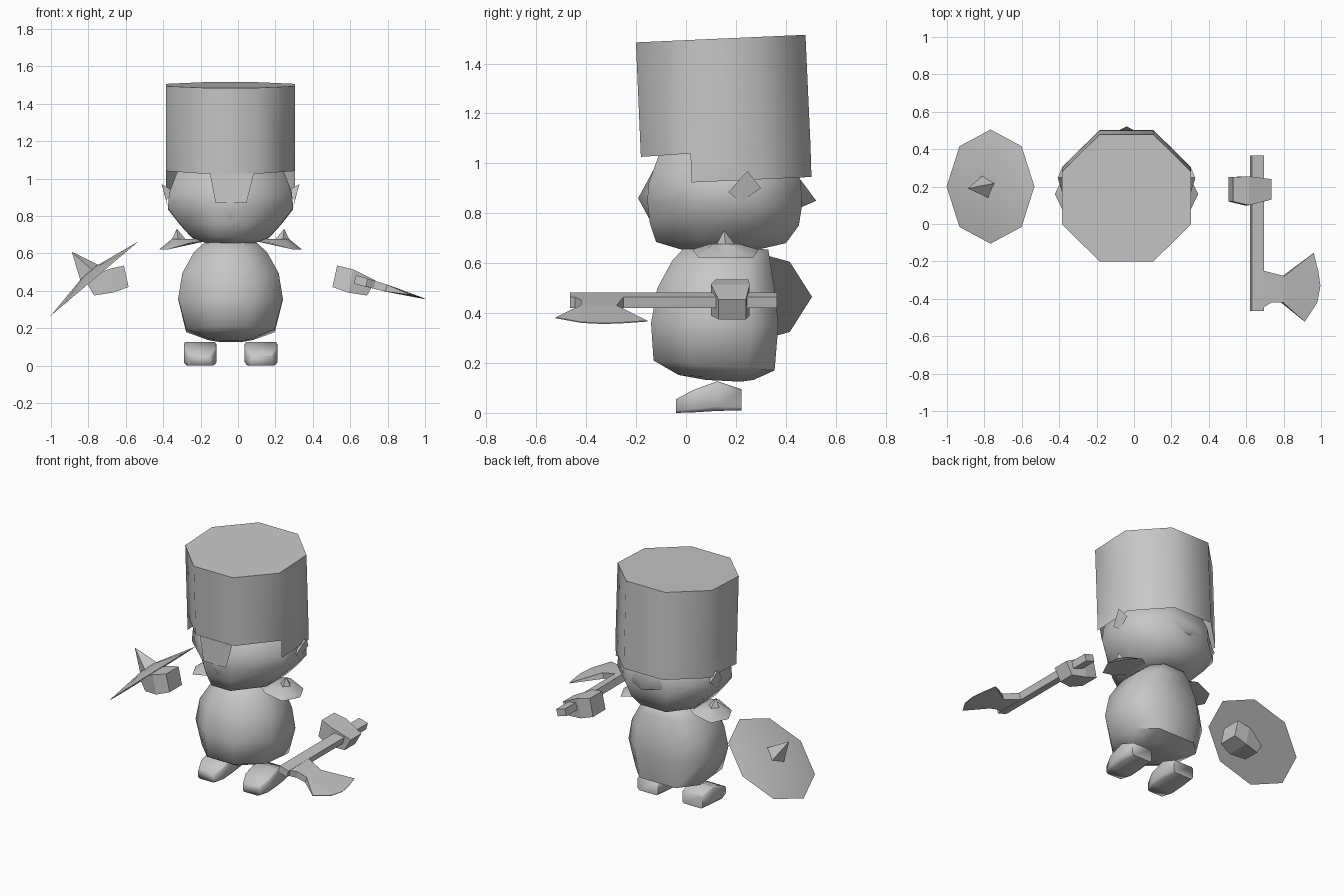
import bpy, bmesh, math
from mathutils import Vector, Matrix

if "Cube" in bpy.data.objects:
    bpy.data.objects.remove(bpy.data.objects["Cube"])

CX = -0.04  # symmetry plane of the figure
grey = bpy.data.materials.new("plain_grey")
grey.diffuse_color = (0.57, 0.57, 0.57, 1)
grey.use_nodes = True
grey.node_tree.nodes["Principled BSDF"].inputs["Base Color"].default_value = grey.diffuse_color


def make(name, verts, faces, smooth=0, mirror=False, fix=True):
    """Mesh object whose coordinates are relative to the symmetry plane."""
    me = bpy.data.meshes.new(name)
    me.from_pydata([tuple(v) for v in verts], [], faces)
    if fix:
        bm = bmesh.new()
        bm.from_mesh(me)
        bmesh.ops.recalc_face_normals(bm, faces=bm.faces)
        bm.to_mesh(me)
        bm.free()
    me.materials.append(grey)
    ob = bpy.data.objects.new(name, me)
    bpy.context.collection.objects.link(ob)
    ob.location.x = CX
    if mirror:
        ob.modifiers.new("Mirror", 'MIRROR').use_mirror_merge = False
    if smooth:
        bpy.ops.object.select_all(action='DESELECT')
        ob.select_set(True)
        bpy.context.view_layer.objects.active = ob
        bpy.ops.object.shade_smooth_by_angle(angle=math.radians(smooth))
    return ob


def loft(name, rings, **kw):
    """Skin through equal-length rings and cap both ends."""
    n = len(rings[0])
    faces = [(r * n + i, r * n + (i + 1) % n, (r + 1) * n + (i + 1) % n, (r + 1) * n + i)
             for r in range(len(rings) - 1) for i in range(n)]
    faces += [tuple(range(n)), tuple(range((len(rings) - 1) * n, len(rings) * n))]
    return make(name, [v for ring in rings for v in ring], faces, **kw)


def pyramid(name, base, tip, **kw):
    n = len(base)
    return make(name, list(base) + [tip],
                [(i, (i + 1) % n, n) for i in range(n)] + [tuple(range(n))], **kw)


SQUARE = [(-1, -1), (1, -1), (1, 1), (-1, 1)]


def octagon(y0, z0, y1, z1, hx, f, b):
    """Eight-sided ring from front (y0, z0) to back (y1, z1), half-width hx;
    f and b set how square the front and back corners are."""
    pts = [(-f, -1), (f, -1), (1, -f), (1, b), (b, 1), (-b, 1), (-1, b), (-1, -f)]
    return [(hx * u, (y0 + y1) / 2 + v * (y1 - y0) / 2, (z0 + z1) / 2 + v * (z1 - z0) / 2)
            for u, v in pts]


# Egg-shaped body
loft("body", [octagon(*r, f=0.4, b=0.56) for r in [
    (.08, .132, .22, .125, .06), (-.03, .152, .27, .132, .12), (-.13, .21, .355, .17, .237),
    (-.14, .36, .37, .35, .28), (-.115, .5, .358, .48, .258), (-.055, .61, .338, .6, .195),
    (0, .67, .33, .655, .13)]], smooth=54)

# Head
loft("head", [octagon(*r, f=0.33, b=0.46) for r in [
    (-.02, .655, .29, .655, .13), (-.12, .685, .4, .68, .205), (-.145, .76, .452, .75, .27),
    (-.155, .85, .465, .83, .335), (-.15, .92, .46, .93, .328), (-.11, 1.03, .42, 1.03, .288),
    (0, 1.12, .3, 1.12, .16)]], smooth=55)

# Beak ridge under the nose guard, and tuft at the back of the head
pyramid("beak", [(-.12, -.14, .89), (0, -.14, .765), (.12, -.14, .89), (0, -.1, 1.03)],
        (0, -.192, .86), smooth=70)
pyramid("back_tuft", [(-.22, .41, .87), (0, .44, .815), (.22, .41, .87), (.12, .44, .96),
                      (-.12, .44, .96)], (0, .522, .85), smooth=100)

# Ears
pyramid("ear", [(.345, .17, .885), (.335, .22, .845), (.345, .30, .90), (.3, .25, .93)],
        (.368, .247, .97), mirror=True)

# Tall eight-sided helmet: the three front sides stop above the eyes
A, B = 0.345, 0.143
plan = [(-B, -A), (B, -A), (A, -B), (A, B), (B, A), (-B, A), (-A, B), (-A, -B)]
top = [(x, .139 + .985 * y, 1.5 + .044 * y) for x, y in plan]
hem = [(x, .159 + .985 * y, 1.05 + .07 * y) for x, y in plan]
low = [(x, .163 + .985 * y, .93 + .045 * y) for x, y in plan]
faces = [tuple(range(8))]
for i in range(8):
    j = (i + 1) % 8
    faces.append((i, j, j + 8, i + 8))
    if i in (2, 3, 4, 5, 6):
        faces.append((i + 8, j + 8, j + 16, i + 16))
make("helmet", top + hem + low, faces, smooth=50)

# Nose guard hanging from the front hem
make("nose_guard", [(-.11, -.183, 1.026), (.125, -.183, 1.026), (.085, -.19, .87),
                    (-.08, -.19, .87)], [(0, 3, 2, 1)], fix=False)

# Shoulder pads: shallow curved plates with a spike
rim = [(.383, .16, .62), (.33, .05, .622), (.22, .025, .655), (.12, .10, .668),
       (.12, .22, .668), (.22, .29, .655), (.33, .27, .622)]
crown = [(.23 + .55 * (x - .23), .16 + .5 * (y - .16), .676) for x, y, z in rim]
loft("shoulder_pad", [rim, crown], smooth=40, mirror=True)
pyramid("shoulder_spike", [(.32, .16, .66), (.28, .12, .67), (.24, .16, .675), (.28, .20, .67)],
        (.287, .152, .732), mirror=True)


# Feet: plump rounded blocks, low at the toe
def foot_ring(y, hw, z0, z1):
    cx, c, h = .163, .85, z1 - z0
    pts = [(-c, 0), (c, 0), (1, .15), (1, .9), (.9, 1), (-.9, 1), (-1, .9), (-1, .15)]
    return [(cx + hw * a, y, z0 + h * b) for a, b in pts]


loft("foot", [foot_ring(-.04, .06, 0, .055), foot_ring(.03, .087, .002, .092),
              foot_ring(.125, .087, .008, .127), foot_ring(.222, .075, .01, .095)],
     smooth=80, mirror=True)


# Hands: three square sections, widest at the knuckles
def hand_ring(xt, zt, xb, zb, y0, y1):
    return [(xt, y0, zt), (xt, y1, zt), (xb, y1, zb), (xb, y0, zb)]


loft("hand", [hand_ring(.57, .535, .545, .42, .12, .25), hand_ring(.655, .515, .63, .39, .10, .255),
              hand_ring(.775, .455, .73, .375, .13, .24)], mirror=True)

# Axe, laid out flat and then tilted about its handle
tilt = Matrix.Translation((.697, 0, .452)) @ Matrix.Rotation(math.radians(15.5), 4, 'Y')


def tilted(pts):
    return [tilt @ Vector(p) for p in pts]


loft("axe_handle", [tilted([(a * .033, y, b * .023) for a, b in SQUARE]) for y in (-.465, .365)])

# Blade: (distance from handle, y), thick at the handle and sharp at the arc
arc = [(.315, -.155), (.34, -.25), (.352, -.33), (.335, -.42), (.265, -.522)]
outline = [(.03, -.25), (.148, -.278)] + arc + [(.14, -.42), (.075, -.42), (.0, -.465)]
half = [.022, .019] + [.002] * 5 + [.019, .021, .022]
n = len(outline)
upper = [(u, y, h) for (u, y), h in zip(outline, half)]
lower = [(u, y, -h) for (u, y), h in zip(outline, half)]
quads = [(0, 1, 7, 8), (1, 2, 3), (1, 3, 4), (1, 4, 7), (7, 4, 5), (7, 5, 6), (0, 8, 9)]
blade_faces = quads + [tuple(i + n for i in reversed(q)) for q in quads]
blade_faces += [(i, (i + 1) % n, (i + 1) % n + n, i + n) for i in range(n)]
make("axe_blade", tilted(upper + lower), blade_faces)

# Shield: shallow eight-sided cone facing up and outward, with a spike
face_up = (Matrix.Translation((-.727, .2, .465)) @
           Matrix.Rotation(math.radians(-40.3), 4, 'Y'))
ring = [face_up @ Vector((.308 * math.cos(i * math.pi / 4), .305 * math.sin(i * math.pi / 4), 0))
        for i in range(8)]
pyramid("shield", ring, face_up @ Vector((0, 0, .055)), smooth=25)
spike = [face_up @ Vector((.07 * math.cos(a), .065 * math.sin(a), .035))
         for a in (.3, 1.87, 3.44, 5.01)]
pyramid("shield_spike", spike, face_up @ Vector((0, -.01, .188)))
